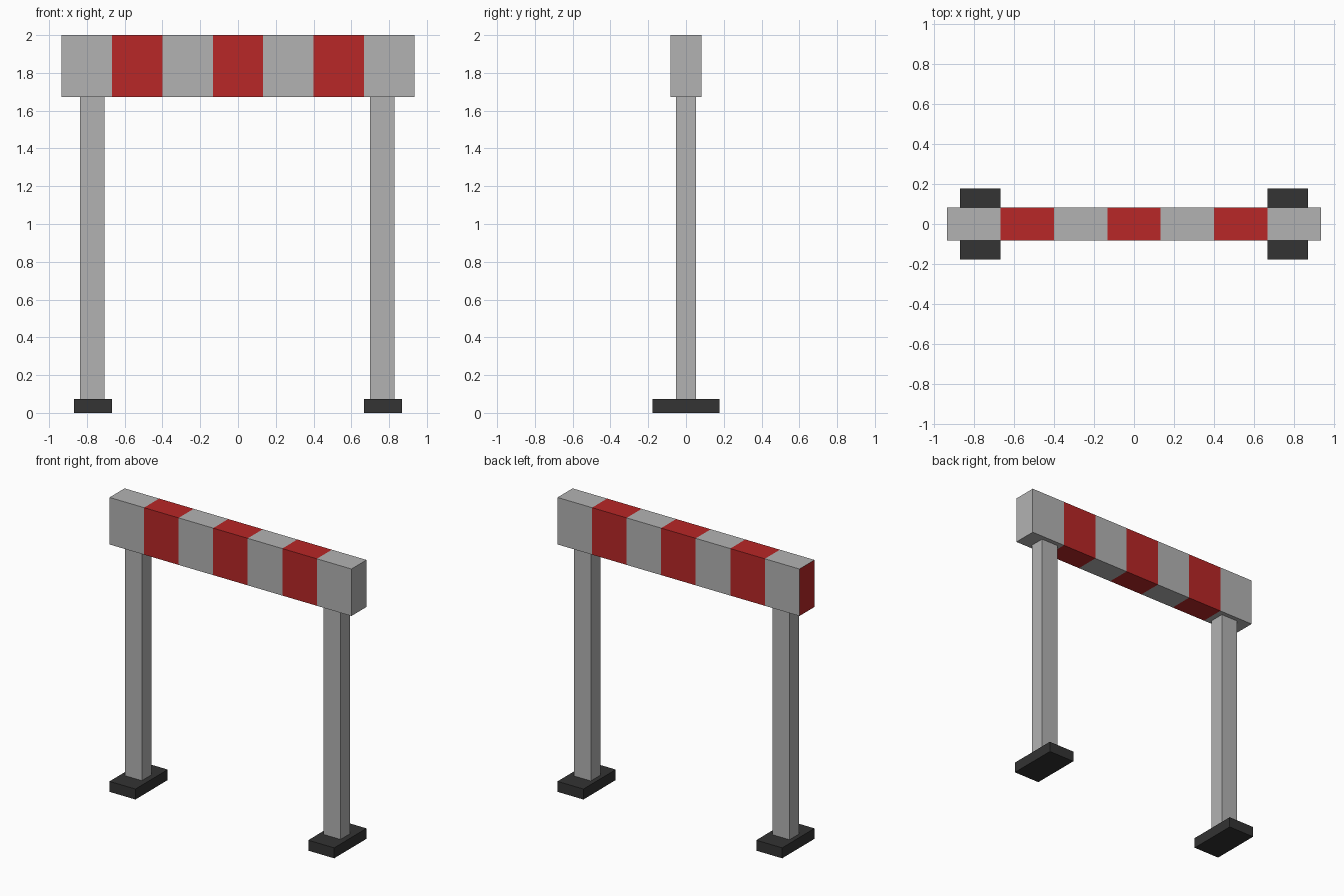
import bpy, bmesh
from mathutils import Vector

if "Cube" in bpy.data.objects:
    bpy.data.objects.remove(bpy.data.objects["Cube"])


def material(name, rgb):
    m = bpy.data.materials.new(name)
    m.diffuse_color = (*rgb, 1)
    m.use_nodes = True
    m.node_tree.nodes["Principled BSDF"].inputs["Base Color"].default_value = m.diffuse_color
    return m


grey = material("grey_paint", (0.45, 0.45, 0.45))
red = material("red_paint", (0.48, 0.02, 0.02))
rubber = material("dark_rubber", (0.033, 0.033, 0.033))


def box(name, lo, hi, mats, cuts=()):
    """Box between two corners, cut across x at the given positions."""
    lo, hi = Vector(lo), Vector(hi)
    bm = bmesh.new()
    bmesh.ops.create_cube(bm, size=1)
    bmesh.ops.scale(bm, vec=hi - lo, verts=bm.verts)
    bmesh.ops.translate(bm, vec=(lo + hi) / 2, verts=bm.verts)
    for x in cuts:
        bmesh.ops.bisect_plane(bm, geom=bm.verts[:] + bm.edges[:] + bm.faces[:],
                               plane_co=(x, 0, 0), plane_no=(1, 0, 0))
    if cuts:
        # alternate stripes; the left end cap is red
        for f in bm.faces:
            x = f.calc_center_median().x
            stripe = sum(x > c for c in cuts)
            f.material_index = 1 if stripe % 2 or f.normal.x < -0.9 else 0
    mesh = bpy.data.meshes.new(name)
    bm.to_mesh(mesh)
    bm.free()
    for m in mats:
        mesh.materials.append(m)
    ob = bpy.data.objects.new(name, mesh)
    bpy.context.collection.objects.link(ob)
    return ob


# Striped crossbar: seven equal bands
W = 1.867
box("crossbar", (-W / 2, -0.083, 1.672), (W / 2, 0.083, 2.0), (grey, red),
    [-W / 2 + W * i / 7 for i in range(1, 7)])

# Posts and feet
for side, s in (("left", -1), ("right", 1)):
    c, p = s * 0.767, s * 0.767 - 0.004
    box(side + "_post", (p - 0.065, -0.052, 0.07), (p + 0.065, 0.052, 1.672), (grey,))
    box(side + "_foot", (c - 0.1, -0.178, 0), (c + 0.1, 0.178, 0.073), (rubber,))
